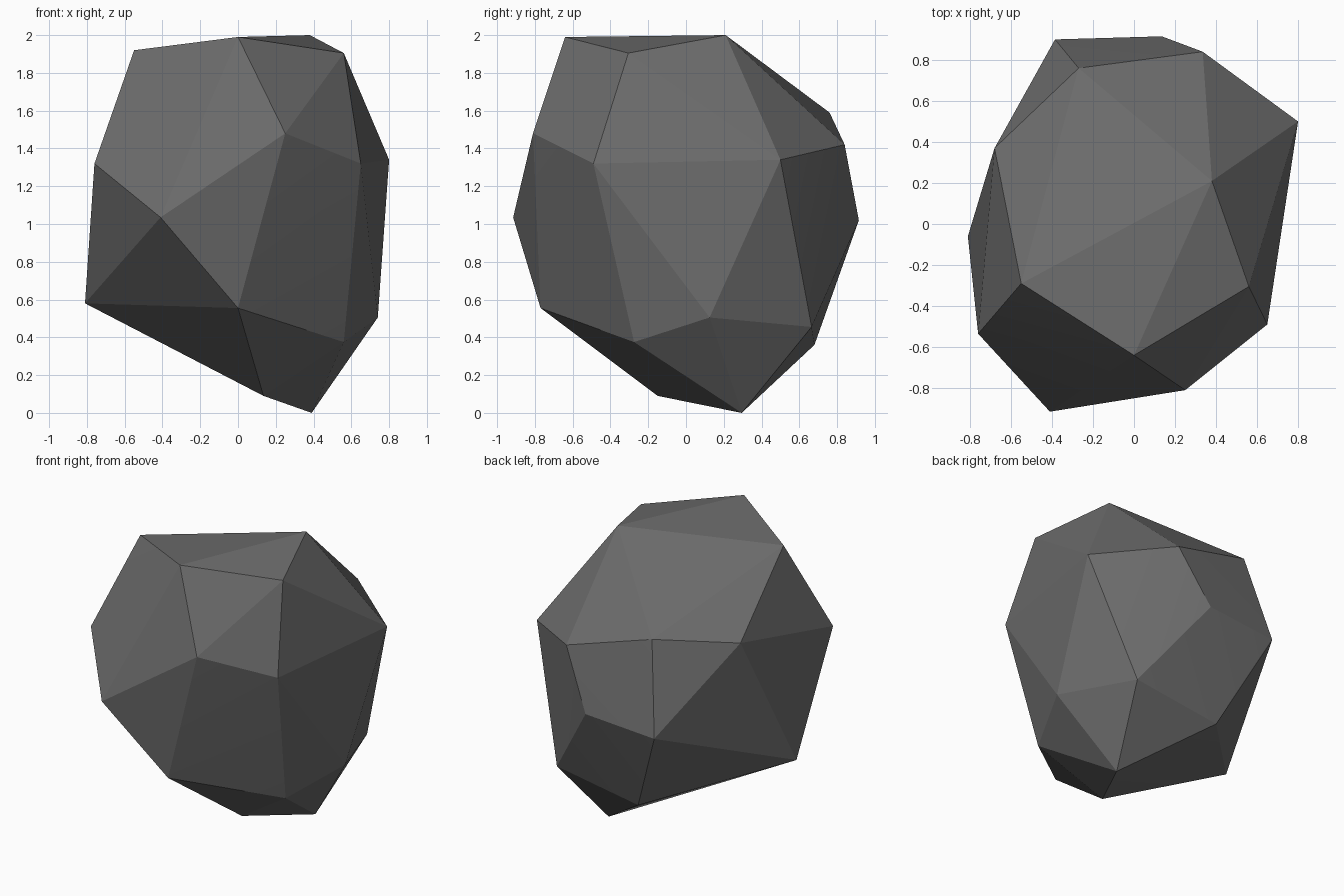
import bpy, bmesh, math

# Corner points of the faceted boulder, ordered from top to bottom
corners = [
    (0.38, 0.21, 2.00), (0.00, -0.64, 1.99), (-0.55, -0.29, 1.92), (0.56, -0.305, 1.905),
    (-0.27, 0.76, 1.59), (-0.68, 0.37, 1.525), (0.25, -0.81, 1.48), (0.335, 0.84, 1.42),
    (0.80, 0.50, 1.34), (0.65, -0.49, 1.32), (-0.76, -0.535, 1.32),
    (-0.41, -0.915, 1.035), (0.135, 0.915, 1.02), (-0.385, 0.90, 0.98),
    (-0.81, -0.06, 0.58), (0.00, -0.77, 0.555), (0.74, 0.125, 0.505), (0.53, 0.665, 0.455),
    (0.56, -0.275, 0.375), (-0.107, 0.68, 0.36), (0.135, -0.15, 0.09), (0.39, 0.295, 0.0),
]

# Boulder: convex skin over the corners
bm = bmesh.new()
for c in corners:
    bm.verts.new(c)
bmesh.ops.convex_hull(bm, input=bm.verts[:])
bmesh.ops.recalc_face_normals(bm, faces=bm.faces[:])
mesh = bpy.data.meshes.new("boulder")
bm.to_mesh(mesh)
bm.free()
boulder = bpy.data.objects.new("boulder", mesh)
bpy.context.collection.objects.link(boulder)

# One dark grey stone colour
stone = bpy.data.materials.new("dark grey stone")
stone.diffuse_color = (0.15, 0.15, 0.15, 1)
mesh.materials.append(stone)

# Soften only the nearly flat facet joins
bpy.context.view_layer.objects.active = boulder
boulder.select_set(True)
bpy.ops.object.shade_smooth_by_angle(angle=math.radians(10))
